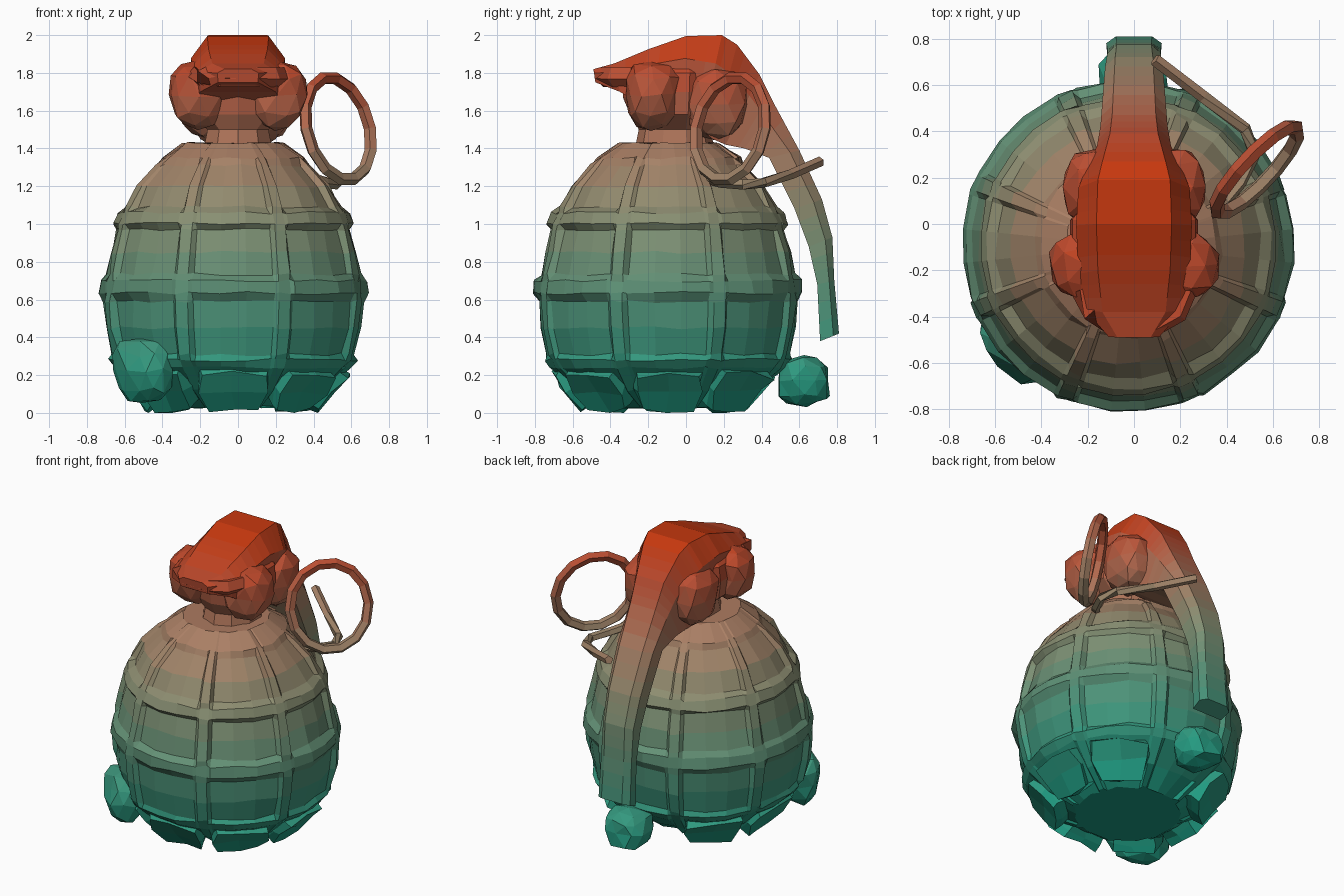
import bpy, bmesh, math, random
from mathutils import Vector, Matrix

if "Cube" in bpy.data.objects:
    bpy.data.objects.remove(bpy.data.objects["Cube"])

random.seed(4)
CX, CY = -0.025, -0.095        # body axis
BANDS = 40

# Height-graded colours, shared by every part
STOPS = [(0, (.12, .62, .52)), (.6, (.33, .56, .46)), (1.0, (.52, .56, .45)),
         (1.4, (.67, .49, .39)), (1.8, (.73, .30, .20)), (2.0, (.78, .22, .07))]


def shade(z):
    for (z0, a), (z1, b) in zip(STOPS, STOPS[1:]):
        if z <= z1:
            t = (z - z0) / (z1 - z0)
            return [(p + (q - p) * t) ** 2.2 for p, q in zip(a, b)] + [1]


mats = []
for i in range(BANDS):
    m = bpy.data.materials.new(f"height_band_{i}")
    m.diffuse_color = shade((i + .5) * 2 / BANDS)
    m.use_nodes = True
    m.node_tree.nodes["Principled BSDF"].inputs["Base Color"].default_value = m.diffuse_color
    mats.append(m)


def finish(name, bm):
    bmesh.ops.recalc_face_normals(bm, faces=bm.faces)
    me = bpy.data.meshes.new(name)
    for m in mats:
        me.materials.append(m)
    for f in bm.faces:
        z = f.calc_center_median().z
        f.material_index = max(0, min(BANDS - 1, int(z * BANDS / 2)))
    bm.to_mesh(me)
    bm.free()
    ob = bpy.data.objects.new(name, me)
    bpy.context.collection.objects.link(ob)
    return ob


def loft(name, rings, closed=False):
    """Skin a list of point rings; cap both ends unless closed."""
    bm = bmesh.new()
    vs = [[bm.verts.new(p) for p in r] for r in rings]
    n = len(vs[0])
    pairs = list(zip(vs, vs[1:])) + ([(vs[-1], vs[0])] if closed else [])
    for a, b in pairs:
        for i in range(n):
            j = (i + 1) % n
            bm.faces.new((a[i], a[j], b[j], b[i]))
    if not closed:
        bm.faces.new(vs[0])
        bm.faces.new(vs[-1])
    return finish(name, bm)


def tube(name, pts, r, closed=False, sides=5):
    pts = [Vector(p) for p in pts]
    n, rings = len(pts), []
    for i, p in enumerate(pts):
        a = pts[(i - 1) % n] if closed or i else p
        b = pts[(i + 1) % n] if closed or i < n - 1 else p
        d = (b - a).normalized()
        s = d.cross(Vector((.7, -.7, .1))).normalized()
        t = d.cross(s)
        rings.append([p + r * (s * math.cos(k * math.tau / sides) + t * math.sin(k * math.tau / sides))
                      for k in range(sides)])
    return loft(name, rings, closed)


def lump(name, loc, scale, jitter=.012, rot=0, taper=0):
    """Faceted low-poly lump, optionally narrower towards the bottom."""
    bm = bmesh.new()
    bmesh.ops.create_icosphere(bm, subdivisions=2, radius=1)
    turn = Matrix.Rotation(rot, 3, 'Z')
    for v in bm.verts:
        c = Vector([math.copysign(abs(q) ** .8, q) for q in v.co])   # slightly boxy
        k = 1 + taper * c.z
        c = Vector((c.x * scale[0] * k, c.y * scale[1] * k, c.z * scale[2]))
        v.co = turn @ c + Vector(loc) + Vector([random.uniform(-jitter, jitter) for _ in range(3)])
    return finish(name, bm)


# Body with raised ribs and sunken panels: (height, radius, is rib)
profile = [(.03, .35, 0), (.12, .49, 0), (.24, .62, 1), (.28, .65, 1), (.31, .665, 0), (.45, .70, 0), (.59, .71, 0),
           (.635, .71, 1), (.70, .70, 1), (.735, .695, 0), (.85, .67, 0), (.97, .64, 0), (1.0, .635, 1),
           (1.06, .61, 1), (1.09, .595, 0), (1.2, .53, 0), (1.31, .425, 0), (1.35, .375, 1), (1.43, .26, 1)]
sector = [(-.06, 1), (.06, 1), (.10, 0), (.37, 0), (.63, 0), (.90, 0)]
rings = []
for z, r, band in profile:
    ring = []
    for k in range(8):
        for f, rib in sector:
            a = math.radians(22.5 + 45 * (k + f))
            rr = r + (.008 if band or rib else -.022) + random.uniform(-.008, .008)
            ring.append((CX + rr * math.cos(a), CY + rr * math.sin(a), z + random.uniform(-.008, .008)))
    rings.append(ring)
loft("body", rings)

# Broken row of blocks round the base; the back one has come loose
for k in range(8):
    if k == 2:
        continue
    bm = bmesh.new()
    bmesh.ops.create_cube(bm, size=1)
    bmesh.ops.subdivide_edges(bm, edges=bm.edges, cuts=1, use_grid_fill=True)
    for v in bm.verts:
        taper = 1 + .3 * v.co.z
        edge = .88 if abs(v.co.y) > .4 and abs(v.co.z) > .4 else 1
        v.co = Vector((v.co.x * .11, v.co.y * .34 * taper * edge, v.co.z * .27 * edge))
        v.co += Vector([random.uniform(-.016, .016) for _ in range(3)])
    mat = (Matrix.Translation((CX, CY, 0)) @ Matrix.Rotation(k * math.pi / 4, 4, 'Z')
           @ Matrix.Translation((.49, 0, .14)) @ Matrix.Rotation(math.radians(40), 4, 'Y'))
    bmesh.ops.transform(bm, matrix=mat, verts=bm.verts)
    for v in bm.verts:
        v.co.z = max(v.co.z, 0)
    finish(f"base_block_{k}", bm)
lump("loose_block_back", (0, .625, .17), (.15, .14, .14), .015)
lump("loose_block_front", (-.50, -.52, .22), (.19, .12, .17), .015, math.radians(-45), .15)

# Neck and fuse housing
head = [(1.40, .19, .21), (1.50, .17, .19), (1.58, .27, .23), (1.70, .29, .25), (1.80, .28, .26), (1.88, .2, .2)]
loft("fuse_housing", [[(rx * math.cos(a), -.06 + ry * math.sin(a), z)
                       for a in (math.tau * (i + .5) / 10 for i in range(10))] for z, rx, ry in head])

# Side lugs, front and rear pairs
for side, s in (("left", -1), ("right", 1)):
    lump(f"front_lug_{side}", (s * .205, -.18, 1.68), (.16, .145, .18), .01, 0, .13)
    lump(f"rear_lug_{side}", (s * .16, .16, 1.64), (.15, .17, .19), .01, 0, .1)

# Safety lever: upper y, z, lower y, z, half width
lever = [(-.49, 1.82, -.48, 1.75, .11), (-.38, 1.85, -.35, 1.70, .21), (-.2, 1.925, -.25, 1.64, .24),
         (0, 1.995, -.02, 1.60, .25), (.19, 2.0, .08, 1.50, .24), (.27, 1.95, .14, 1.45, .21),
         (.39, 1.79, .21, 1.42, .16), (.47, 1.63, .31, 1.40, .145), (.60, 1.39, .44, 1.35, .135),
         (.72, 1.13, .575, 1.08, .125), (.775, .93, .65, .88, .115), (.785, .70, .695, .68, .115),
         (.81, .42, .71, .38, .12)]
lever = [[p + (q - p) * t / 3 for p, q in zip(a, b)]
         for a, b in zip(lever, lever[1:]) for t in range(3)] + [lever[-1]]
section = [(-.95, 0), (-1, .7), (-.65, 1), (.65, 1), (1, .7), (.95, 0)]
loft("safety_lever", [[(w * sx, ly + (uy - ly) * t, lz + (uz - lz) * t) for sx, t in section]
                      for uy, uz, ly, lz, w in lever])

# Nose rim under the front of the lever
tube("nose_rim", [(-.22, -.28, 1.78), (-.18, -.38, 1.78), (-.09, -.43, 1.78), (.09, -.43, 1.78),
                  (.18, -.38, 1.78), (.22, -.28, 1.78)], .055)

# Pull ring, slightly oval and leaning
u, v = Vector((.68, .73, 0)) * .25, Vector((-.17, .13, .97)) * .28
tube("pull_ring", [Vector((.53, .235, 1.505)) + u * math.cos(a) + v * math.sin(a)
                   for a in (math.tau * i / 14 for i in range(14))], .034, closed=True)

# Bent pin strip running from the ring to the lever
tube("pin", [(.36, .06, 1.26), (.46, .18, 1.22), (.52, .30, 1.21), (.48, .41, 1.22),
             (.30, .55, 1.26), (.09, .71, 1.33)], .028)
